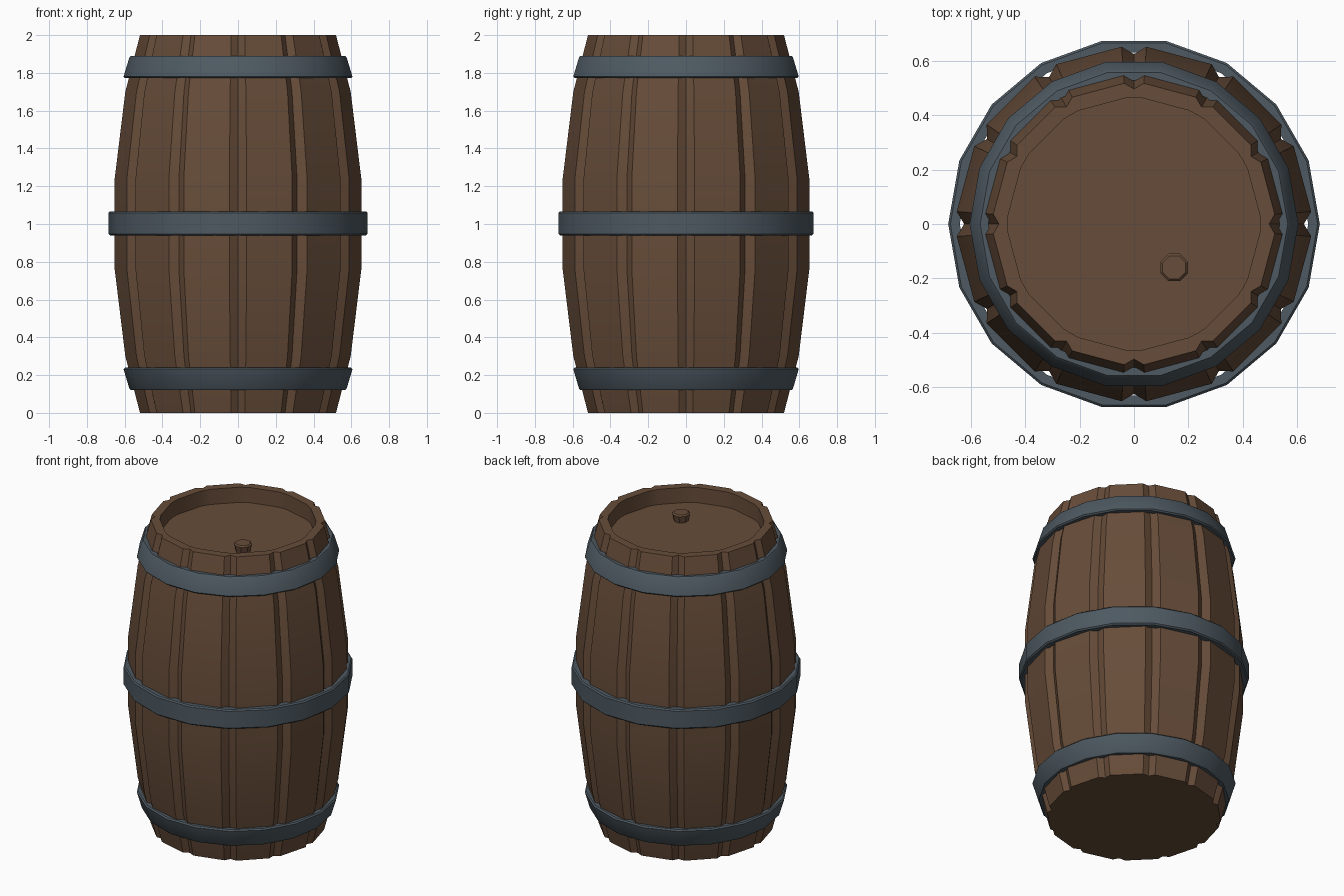
import bpy
import bmesh
from math import sin, cos, pi, radians

if "Cube" in bpy.data.objects:
    bpy.data.objects.remove(bpy.data.objects["Cube"], do_unlink=True)


def make_material(name, color):
    mat = bpy.data.materials.new(name)
    mat.use_nodes = True
    mat.diffuse_color = color
    mat.node_tree.nodes["Principled BSDF"].inputs["Base Color"].default_value = color
    return mat


wood = make_material("brown wood", (0.135, 0.073, 0.041, 1))
iron = make_material("grey iron", (0.075, 0.100, 0.120, 1))


def finish(bm, name, mat):
    bmesh.ops.recalc_face_normals(bm, faces=bm.faces)
    mesh = bpy.data.meshes.new(name)
    bm.to_mesh(mesh)
    bm.free()
    mesh.materials.append(mat)
    obj = bpy.data.objects.new(name, mesh)
    bpy.context.collection.objects.link(obj)
    bpy.ops.object.select_all(action="DESELECT")
    obj.select_set(True)
    bpy.context.view_layer.objects.active = obj
    bpy.ops.object.shade_smooth_by_angle(angle=radians(30))
    return obj


def add_ring(bm, polar, z, center=(0, 0)):
    return [bm.verts.new((center[0] + r * cos(a), center[1] + r * sin(a), z)) for a, r in polar]


def bridge(bm, low, high):
    n = len(low)
    for i in range(n):
        j = (i + 1) % n
        bm.faces.new((low[i], low[j], high[j], high[i]))


def circle(radius, sides, turn=0.0):
    return [(2 * pi * i / sides + turn, radius) for i in range(sides)]


# Barrel body: twelve staves parted by V grooves, with a recessed lid
STAVES = 12
GROOVE = radians(4)


def stave_ring(radius, depth):
    polar = []
    for i in range(STAVES):
        a = 2 * pi * i / STAVES
        polar += [(a - GROOVE, radius), (a, radius - depth), (a + GROOVE, radius)]
    return polar


half_profile = [(0.52, 1.0, 0.022), (0.598, 0.70, 0.026), (0.655, 0.235, 0.029)]
levels = [(r, 1 - h, d) for r, h, d in half_profile]
levels += [(r, 1 + h, d) for r, h, d in reversed(half_profile)]

bm = bmesh.new()
rings = [add_ring(bm, stave_ring(r, d), z) for r, z, d in levels]
rings += [add_ring(bm, stave_ring(0.465, 0.0), z) for z in (2.0, 1.9)]
for low, high in zip(rings, rings[1:]):
    bridge(bm, low, high)
bm.faces.new(rings[0])
bm.faces.new(rings[-1])
finish(bm, "barrel_staves", wood)


# Iron hoops: bevelled bands that may lean with the staves
def make_hoop(name, z0, z1, r0, r1, thickness):
    b = 0.008
    section = [(r0 - thickness, z0), (r0 - b, z0), (r0, z0 + b),
               (r1, z1 - b), (r1 - b, z1), (r1 - thickness, z1)]
    bm = bmesh.new()
    loops = [add_ring(bm, circle(r, 18), z) for r, z in section]
    for low, high in zip(loops, loops[1:] + loops[:1]):
        bridge(bm, low, high)
    finish(bm, name, iron)


make_hoop("lower_hoop", 0.12, 0.24, 0.575, 0.606, 0.038)
make_hoop("middle_hoop", 0.94, 1.067, 0.685, 0.685, 0.043)
make_hoop("upper_hoop", 1.772, 1.89, 0.606, 0.575, 0.038)

# Tapered plug on the lid
bm = bmesh.new()
plug = [(0.043, 1.89), (0.055, 1.945), (0.046, 1.953)]
rings = [add_ring(bm, circle(r, 8, pi / 8), z, (0.148, -0.16)) for r, z in plug]
for low, high in zip(rings, rings[1:]):
    bridge(bm, low, high)
bm.faces.new(rings[0])
bm.faces.new(rings[-1])
finish(bm, "lid_plug", wood)
